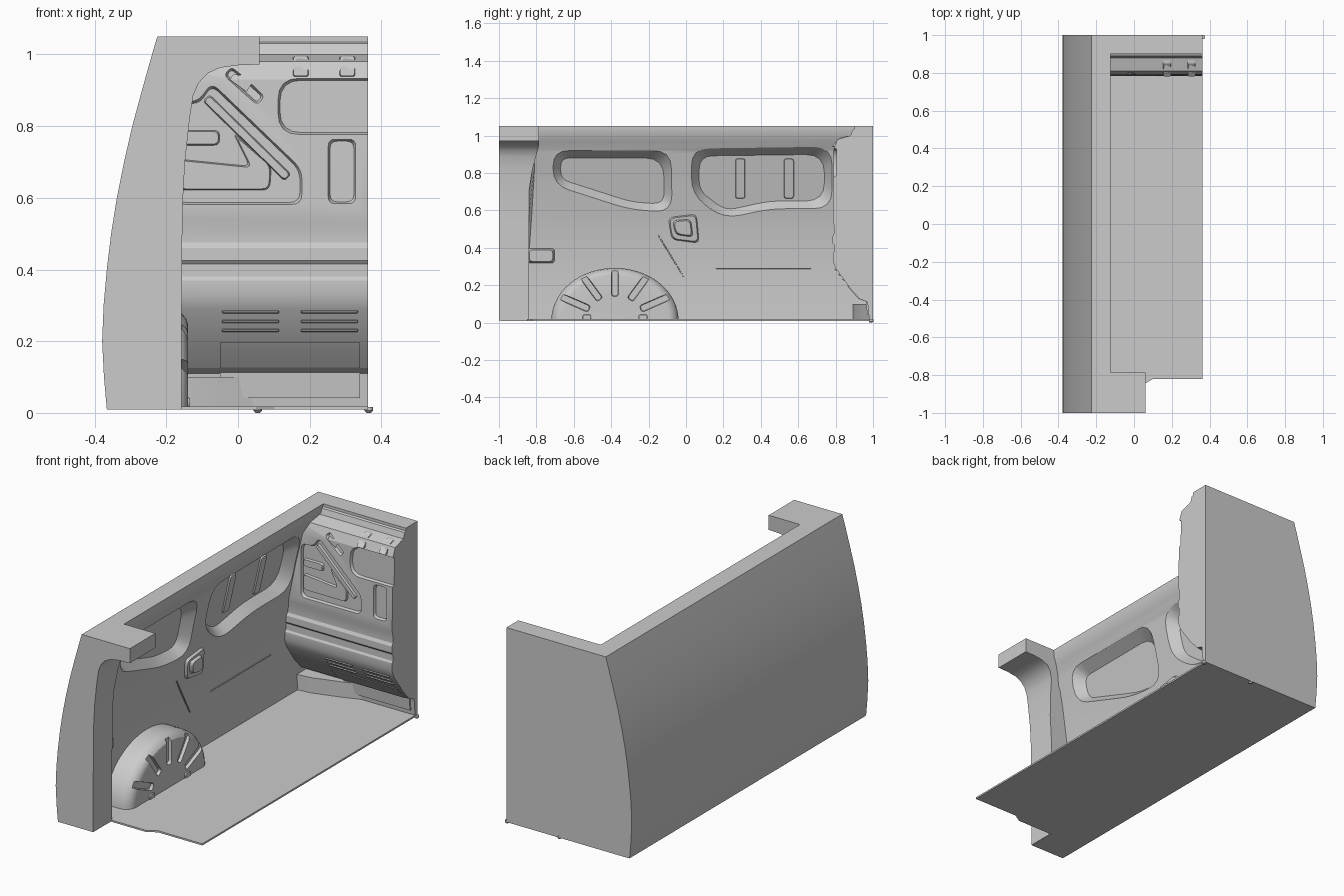
import bpy, bmesh, math
from mathutils import Vector

if "Cube" in bpy.data.objects:
    bpy.data.objects.remove(bpy.data.objects["Cube"])

# ---- section curves, listed as (offset, z) ----
OUTER = [(-.366, .01), (-.374, .1), (-.379, .2), (-.375, .3), (-.366, .4), (-.354, .5),
         (-.338, .6), (-.318, .7), (-.295, .8), (-.268, .9), (-.24, 1.0), (-.225, 1.05)]
INNER = [(-.272, .01), (-.28, .2), (-.27, .4), (-.25, .55), (-.21, .75), (-.17, .92),
         (-.145, .97), (-.127, 1.01), (-.125, 1.05)]
BULK = [(.98, .01), (.97, .11), (.93, .125), (.88, .18), (.80, .29), (.785, .33), (.785, .37),
        (.791, .38), (.791, .415), (.783, .425), (.783, .46), (.791, .475), (.791, .52),
        (.785, .54), (.79, .93), (.81, .98), (.88, 1.0), (.89, 1.03), (.9, 1.035), (.9, 1.05)]


def at(curve, z):
    """Offset of a section curve at height z."""
    if z <= curve[0][1]:
        return curve[0][0]
    for (a, za), (b, zb) in zip(curve, curve[1:]):
        if z <= zb:
            return a + (b - a) * (z - za) / (zb - za)
    return curve[-1][0]


# surface maps: (u, z, lift into the cargo space) -> 3D point
def on_wall(u, z, d):
    return (at(INNER, z) + d, u, z)


def on_bulk(u, z, d):
    return (u, at(BULK, z) - d, z)


def on_arch(u, z, d):
    return (-.14 + d, u, z)


def solid(name, loops):
    """Closed body lofted through equal-length loops."""
    bm = bmesh.new()
    rings = [[bm.verts.new(p) for p in lp] for lp in loops]
    n = len(rings[0])
    for a, b in zip(rings, rings[1:]):
        for i in range(n):
            j = (i + 1) % n
            bm.faces.new((a[i], a[j], b[j], b[i]))
    bm.faces.new(rings[0][::-1])
    bm.faces.new(rings[-1])
    bmesh.ops.recalc_face_normals(bm, faces=bm.faces)
    me = bpy.data.meshes.new(name)
    bm.to_mesh(me)
    bm.free()
    ob = bpy.data.objects.new(name, me)
    bpy.context.collection.objects.link(ob)
    return ob


def rounded(poly, r, inset=0, n=5):
    """Round the corners of a 2D polygon, optionally shrinking it."""
    P = [Vector(p) for p in poly]
    if sum(a.x * b.y - b.x * a.y for a, b in zip(P, P[1:] + P[:1])) < 0:
        P.reverse()
    out = []
    for i, p in enumerate(P):
        e1, e2 = p - P[i - 1], P[(i + 1) % len(P)] - p
        d1, d2 = e1.normalized(), e2.normalized()
        n1, n2 = Vector((-d1.y, d1.x)), Vector((-d2.y, d2.x))
        c = p + (n1 + n2) * (inset / (1 + n1.dot(n2)))
        t = min(r, max(.001, min(e1.length, e2.length) * .48 - inset))
        a, b = c - d1 * t, c + d2 * t
        for k in range(n):
            s = k / (n - 1)
            out.append(a * (1 - s) ** 2 + c * (2 * s * (1 - s)) + b * s * s)
    return out


def relief(name, surf, poly, r, d0, d1, inset):
    """Tapered pad (or cutter) following a surface."""
    return solid(name, [[surf(p.x, p.y, d0) for p in rounded(poly, r)],
                        [surf(p.x, p.y, d1) for p in rounded(poly, r, inset)]])


def rect(u0, u1, z0, z1):
    return [(u0, z0), (u1, z0), (u1, z1), (u0, z1)]


def bar(p, q, w):
    p, q = Vector(p), Vector(q)
    d = (q - p).normalized() * w / 2
    s = Vector((-d.y, d.x))
    return [p - s, q - s, q + s, p + s]


def cut(ob, cutters):
    """Subtract cutters, bake the result, remove the cutters."""
    for c in cutters:
        c.hide_render = True
        m = ob.modifiers.new("cut", 'BOOLEAN')
        m.operation, m.solver, m.object = 'DIFFERENCE', 'EXACT', c
    dg = bpy.context.evaluated_depsgraph_get()
    me = bpy.data.meshes.new_from_object(ob.evaluated_get(dg))
    ob.modifiers.clear()
    ob.data = me
    for c in cutters:
        bpy.data.objects.remove(c)


# ---- side wall with two window recesses ----
section = OUTER + INNER[::-1]
wall = solid("side_wall", [[(x, y, z) for x, z in section] for y in (-1, 1)])
rear_win = [(-.72, .93), (-.07, .93), (-.065, .58), (-.3, .595), (-.72, .73)]
front_win = [(.02, .94), (.79, .95), (.79, .60), (.45, .60), (.2, .545), (.02, .68)]
cut(wall, [relief("window_cutter", on_wall, w, .1, .012, -.055, .05)
           for w in (rear_win, front_win)])
for y in (.29, .55):
    relief("window_rib", on_wall, rect(y - .03, y + .03, .66, .88), .015, -.065, -.047, .006)
# latch housing, hinge pocket and swage lines on the wall
latch = [(-.1, .565), (.06, .585), (.075, .42), (-.08, .44)]
relief("latch_housing", on_wall, latch, .03, -.01, .014, .01)
relief("latch_cover", on_wall, [(-.08, .55), (.03, .56), (.045, .45), (-.06, .465)], .025, 0, .03, .012)
relief("hinge_pocket", on_wall, rect(-.85, -.7, .315, .4), .02, -.01, .035, .012)
for p, q in (((.16, .29), (.67, .29)), ((-.15, .47), (-.01, .24))):
    relief("swage_line", on_wall, bar(p, q, .008), .003, -.01, .004, .002)

# ---- rear pillar curling into the roof ----
pillar = [(at(OUTER, z) + .01, z) for z in (.01, .2, .4, .6, .8, 1.05)]
pillar += [(.06, 1.05), (.06, .972), (0, .97), (-.05, .963), (-.085, .947), (-.11, .92),
           (-.125, .885), (-.135, .82), (-.148, .7), (-.155, .57), (-.157, .3), (-.157, .01)]
solid("rear_pillar", [[(x, -1, z) for x, z in pillar],
                      [(x, -.84 + .055 * min(1, max(0, (z - .75) / .2)), z) for x, z in pillar]])

# ---- bulkhead with pressed panels ----
prof = BULK + [(1, 1.05), (1, .01)]
bulk = solid("bulkhead", [[(at(OUTER, z) + .02, y, z) for y, z in prof],
                          [(.363, y, z) for y, z in prof]])
pressings = [
    ([(-.18, .58), (.18, .58), (.18, .68), (-.075, .925), (-.11, .87), (-.18, .87)], .03),
    (rect(.11, .42, .775, .935), .06),
    (rect(.25, .33, .582, .765), .02),
    (bar((-.03, .955), (.065, .87), .035), .015)]
cut(bulk, [relief("pressing_cutter", on_bulk, p, r, .004, -.014, .007) for p, r in pressings])
# raised ribs inside the big triangular pressing
ribs = [([(-.17, .62), (.09, .62), (.095, .69), (-.02, .79), (.03, .69), (-.17, .71)], .02),
        (rect(-.17, -.05, .745, .79), .015),
        (bar((-.09, .88), (.14, .655), .03), .012)]
for p, r in ribs:
    relief("bulkhead_rib", on_bulk, p, r, -.02, -.002, .005)
# upper tabs
for x in (.175, .305):
    relief("bulkhead_tab", on_bulk, rect(x - .025, x + .025, .935, 1.0), .008, -.02, .012, .005)
# vent slats on the overhang, in two columns
for x0, x1 in ((-.045, .115), (.175, .335)):
    for z in (.23, .255, .282):
        relief("vent_slat", on_bulk, rect(x0, x1, z - .005, z + .005), .004, -.005, .009, .002)
# lower step panel following the bulkhead profile
step = [(y, z) for y, z in [(at(BULK, .04), .04)] + BULK[1:4] + [(at(BULK, .195), .195)]]
loop = [(y - .008, z + .002) for y, z in step] + [(y + .01, z) for y, z in step[::-1]]
solid("step_panel", [[(x, y, z) for y, z in loop] for x in (-.05, .34)])
# angled filler in the corner between wall and bulkhead
corner = [(-.3, .89), (-.2, .9), (-.05, .945), (.06, .985), (-.3, .985)]
solid("corner_filler", [[(x, y, z) for x, y in corner] for z in (.01, .1)])

# ---- wheel arch with radial slots ----
CY, RY, RZ = -.38, .34, .28
rings = []
for x, s in ((-.31, 1.0), (-.2, 1.0), (-.175, .985), (-.155, .945), (-.143, .89), (-.14, .84)):
    rings.append([(x, CY + RY * s * math.cos(math.pi * i / 32), .012 + RZ * s * math.sin(math.pi * i / 32))
                  for i in range(33)])
arch = solid("wheel_arch", rings)
slots = []
for deg in (28, 59, 90, 121, 152):
    c, s = math.cos(math.radians(deg)), math.sin(math.radians(deg))
    slots.append(relief("slot_cutter", on_arch,
                        bar((CY + RY * .45 * c, .012 + RZ * .45 * s),
                            (CY + RY * 1.1 * c, .012 + RZ * 1.1 * s), .042), .015, .01, -.016, .005))
cut(arch, slots)
for y in (-.53, -.23):
    relief("arch_boss", on_arch, rect(y - .025, y + .025, .0125, .045), .015, -.005, .006, .004)

# ---- floor sheet and drain studs ----
plan = [(-.365, -.99), (-.16, -.99), (-.157, -.85), (.05, -.85), (.1, -.82), (.363, -.82),
        (.363, 1), (-.365, 1)]
solid("floor", [[(x, y, z) for x, y in plan] for z in (.009, .018)])
for x in (.055, .365):
    solid("drain_stud", [[(x + r * math.cos(math.tau * i / 16), .99 + r * math.sin(math.tau * i / 16), z)
                          for i in range(16)] for z, r in ((0, .006), (.006, .012), (.016, .012))])

# ---- smooth shading with sharp creases ----
for ob in bpy.data.objects:
    ob.select_set(True)
bpy.context.view_layer.objects.active = wall
bpy.ops.object.shade_smooth_by_angle(angle=math.radians(25))
